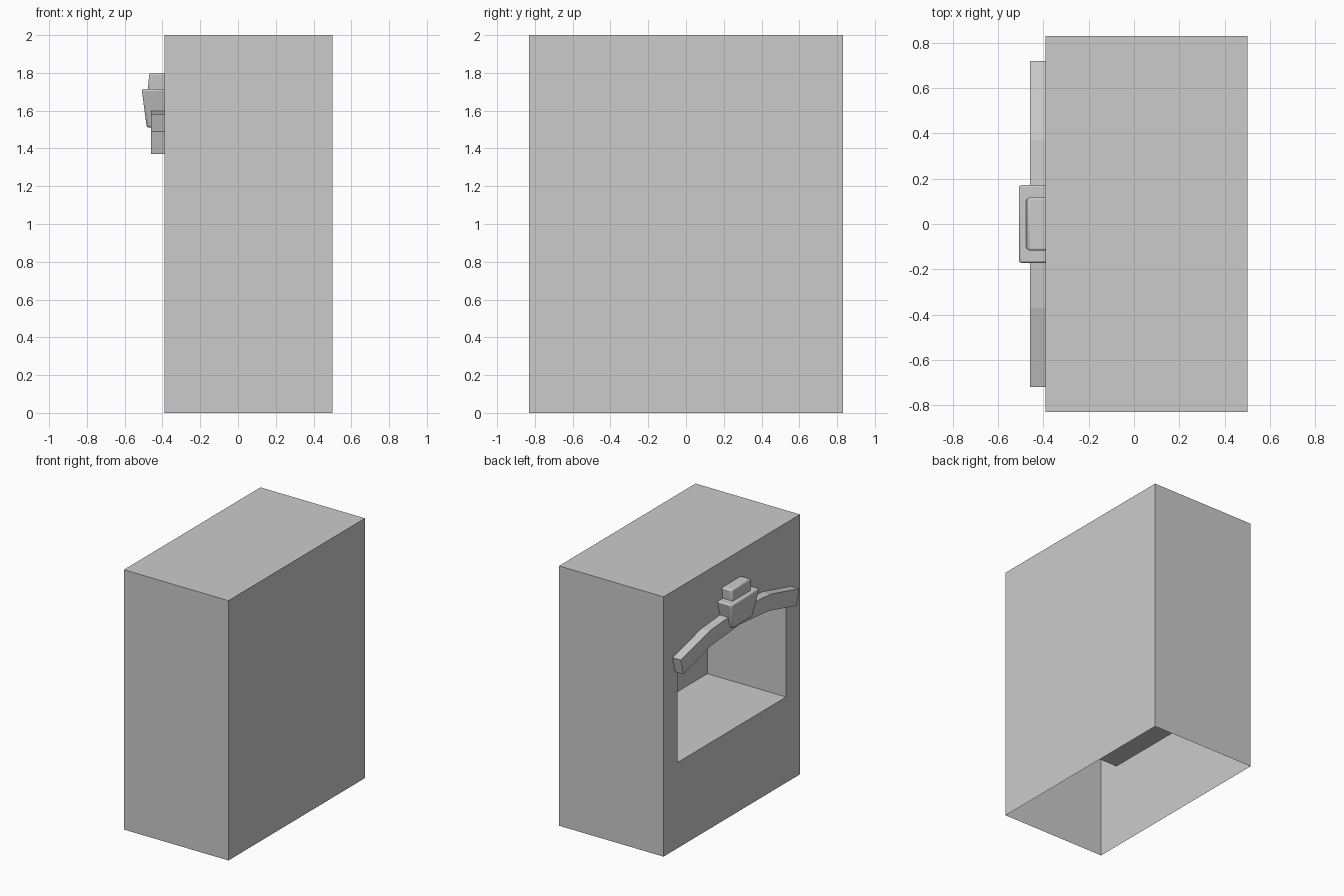
import bpy, bmesh

if "Cube" in bpy.data.objects:
    bpy.data.objects.remove(bpy.data.objects["Cube"])

XF = -0.39          # wall face carrying the opening


def make(name, bm):
    bmesh.ops.recalc_face_normals(bm, faces=bm.faces)
    me = bpy.data.meshes.new(name)
    bm.to_mesh(me)
    bm.free()
    ob = bpy.data.objects.new(name, me)
    bpy.context.collection.objects.link(ob)
    return ob


def extrude_yz(bm, outline, x0, x1):
    """Closed prism: a (y, z) outline swept along x."""
    a = bm.faces.new([bm.verts.new((x0, y, z)) for y, z in outline])
    r = bmesh.ops.extrude_face_region(bm, geom=[a], use_keep_orig=True)
    for v in r['geom']:
        if isinstance(v, bmesh.types.BMVert):
            v.co.x = x1


def mirrored(half):
    """Mirror a run of (y, z) points that ends on y = 0."""
    return half + [(-y, z) for y, z in reversed(half[:-1])]


# Wall block, hollow and open underneath, with an arched recess
bm = bmesh.new()
outer = [(-0.83, 0), (0.83, 0), (0.83, 2), (-0.83, 2)]
hole = mirrored([(0.66, 0.66), (0.66, 1.42), (0.35, 1.50), (0, 1.53)])


def ring(pts, x):
    return [bm.verts.new((x, y, z)) for y, z in pts]


def edges(vs):
    return [bm.edges.new((vs[i], vs[(i + 1) % len(vs)])) for i in range(len(vs))]


front, back = ring(outer, XF), ring(outer, 0.5)
lip, deep = ring(hole, XF), ring(hole, 0.28)
bmesh.ops.triangle_fill(bm, edges=edges(front) + edges(lip), use_beauty=True)
for i in (1, 2, 3):                       # sides and top, no bottom
    j = (i + 1) % 4
    bm.faces.new((front[i], front[j], back[j], back[i]))
bm.faces.new(back)
for i in range(len(lip)):                 # recess lining
    j = (i + 1) % len(lip)
    bm.faces.new((lip[i], lip[j], deep[j], deep[i]))
bm.faces.new(deep)
bmesh.ops.dissolve_degenerate(bm, dist=1e-5, edges=bm.edges)
make("wall_block", bm)

# Arch moulding over the opening
top = mirrored([(0.72, 1.49), (0.37, 1.58), (0, 1.61)])
low = mirrored([(0.69, 1.37), (0.35, 1.46), (0, 1.49)])
bm = bmesh.new()
extrude_yz(bm, top + low[::-1], XF, -0.46)
make("arch_moulding", bm)


# Keystone pieces: tapered blocks with softened edges
def tapered_block(name, z0, z1, w0, w1, x0, x1, bevel):
    bm = bmesh.new()
    bmesh.ops.create_cube(bm, size=2)
    for v in bm.verts:
        up = v.co.z > 0
        y = (w1 if up else w0) * v.co.y
        x = (x1 if up else x0) if v.co.x < 0 else XF + 0.01
        v.co = (x, y, z1 if up else z0)
    ob = make(name, bm)
    m = ob.modifiers.new("soft_edges", 'BEVEL')
    m.width, m.segments = bevel, 2
    bpy.context.view_layer.objects.active = ob
    ob.select_set(True)
    bpy.ops.object.shade_smooth_by_angle()
    ob.select_set(False)


tapered_block("keystone", 1.51, 1.715, 0.12, 0.175, -0.483, -0.51, 0.012)
tapered_block("keystone_cap", 1.70, 1.80, 0.11, 0.118, -0.478, -0.47, 0.01)
